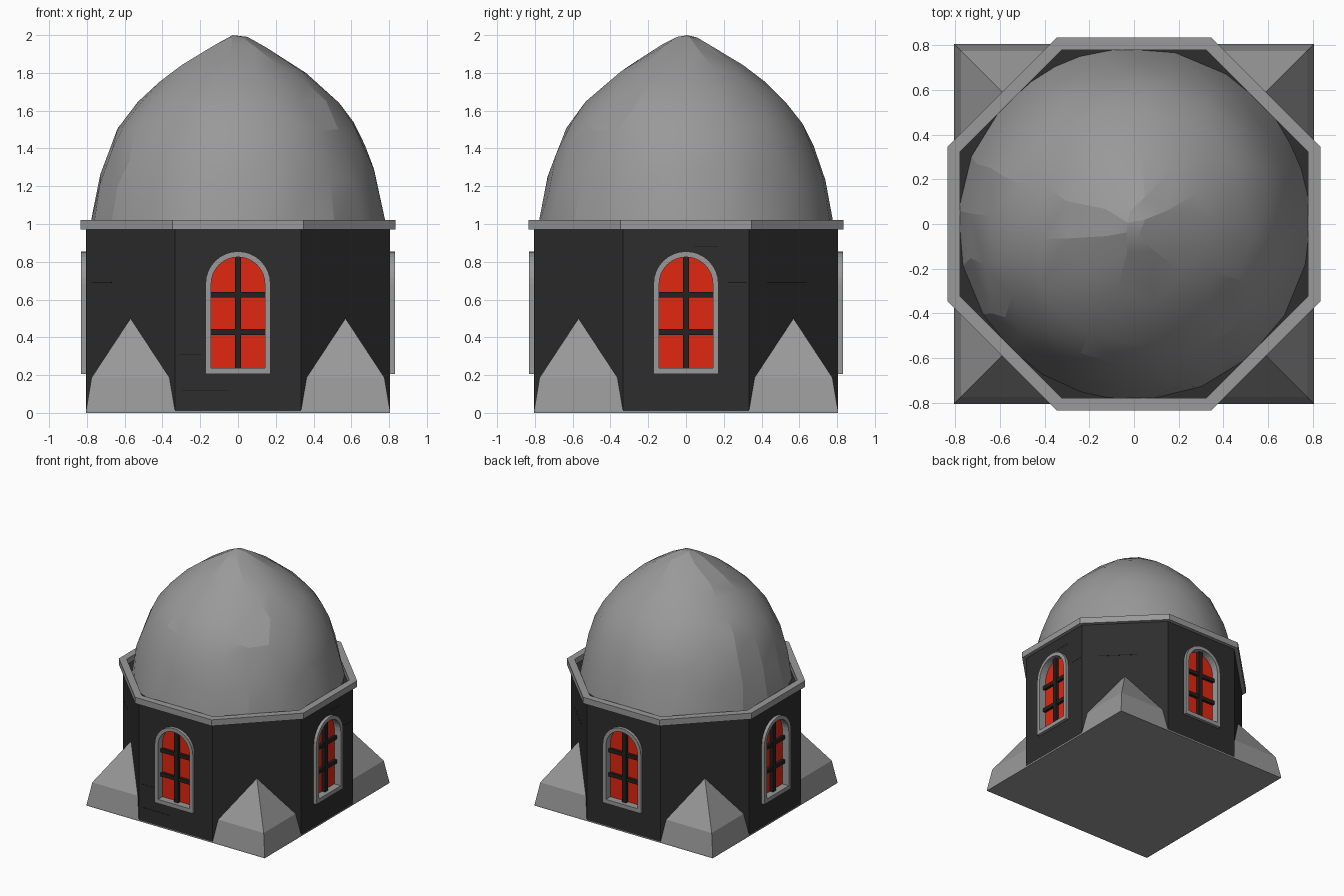
import bpy, bmesh, math, random
from mathutils import Matrix

random.seed(4)

cube = bpy.data.objects.get("Cube")
if cube:
    bpy.data.objects.remove(cube, do_unlink=True)


def material(name, r, g, b):
    m = bpy.data.materials.new(name)
    m.use_nodes = True
    m.diffuse_color = (r, g, b, 1)
    m.node_tree.nodes["Principled BSDF"].inputs["Base Color"].default_value = (r, g, b, 1)
    return m


STONE = material("grey stone", 0.32, 0.32, 0.32)
WALL = material("dark wall", 0.026, 0.026, 0.026)
GLASS = material("red glass", 0.75, 0.02, 0.005)
BARS = material("dark bars", 0.02, 0.014, 0.014)
JOINT = material("black joint", 0.008, 0.008, 0.008)

APOTHEM = 0.805          # centre to flat wall


def finish(name, bm, mat, turn=0):
    bmesh.ops.recalc_face_normals(bm, faces=bm.faces)
    bm.transform(Matrix.Rotation(turn, 4, "Z"))
    mesh = bpy.data.meshes.new(name)
    bm.to_mesh(mesh)
    bm.free()
    mesh.materials.append(mat)
    obj = bpy.data.objects.new(name, mesh)
    bpy.context.collection.objects.link(obj)
    return obj


def apply_modifiers(obj):
    bpy.context.view_layer.update()
    graph = bpy.context.evaluated_depsgraph_get()
    mesh = bpy.data.meshes.new_from_object(obj.evaluated_get(graph))
    obj.modifiers.clear()
    obj.data = mesh


def tube(outlines, mat, name, turn=0, closed=False):
    """Join successive point loops; cap the ends or close back to the first."""
    bm = bmesh.new()
    loops = [[bm.verts.new(p) for p in line] for line in outlines]
    pairs = list(zip(loops, loops[1:])) + ([(loops[-1], loops[0])] if closed else [])
    for a, b in pairs:
        for i in range(len(a)):
            j = (i + 1) % len(a)
            bm.faces.new((a[i], a[j], b[j], b[i]))
    if not closed:
        bm.faces.new(loops[0])
        bm.faces.new(loops[-1])
    return finish(name, bm, mat, turn)


def box(name, x, y, z, mat, turn=0):
    def ring(h):
        return [(x[0], y[0], h), (x[1], y[0], h), (x[1], y[1], h), (x[0], y[1], h)]
    return tube([ring(z[0]), ring(z[1])], mat, name, turn)


def octagon(apothem, z):
    r = apothem / math.cos(math.pi / 8)
    return [(r * math.cos(a), r * math.sin(a), z)
            for a in (math.pi / 8 + i * math.pi / 4 for i in range(8))]


def arch(half, bottom, y, spring=0.683, steps=16):
    pts = [(-half, y, bottom), (half, y, bottom)]
    return pts + [(half * math.cos(math.pi * i / steps), y,
                   spring + half * math.sin(math.pi * i / steps)) for i in range(steps + 1)]


# Octagonal body, base slab and parapet rim
walls = tube([octagon(APOTHEM, 0.01), octagon(APOTHEM, 0.975)], WALL, "walls")
box("base_slab", (-APOTHEM, APOTHEM), (-APOTHEM, APOTHEM), (0, 0.01), STONE)
tube([octagon(0.835, 0.97), octagon(0.835, 1.02), octagon(0.78, 1.02), octagon(0.78, 0.97)],
     STONE, "parapet_rim", closed=True)

# Arched windows on the four main sides
for side, word in enumerate(("front", "left", "back", "right")):
    turn = side * math.pi / 2
    cutter = tube([arch(0.16, 0.22, -0.9), arch(0.16, 0.22, -0.765)], WALL, "window_cutter", turn)
    cut = walls.modifiers.new("window", "BOOLEAN")
    cut.operation, cut.object, cut.solver = "DIFFERENCE", cutter, "EXACT"
    apply_modifiers(walls)
    bpy.data.objects.remove(cutter, do_unlink=True)

    tube([arch(0.172, 0.205, -0.83), arch(0.142, 0.238, -0.83),
          arch(0.142, 0.238, -0.765), arch(0.172, 0.205, -0.765)],
         STONE, word + "_window_frame", turn, closed=True)
    tube([arch(0.15, 0.23, -0.772), arch(0.15, 0.23, -0.764)],
         GLASS, word + "_window_glass", turn)
    box(word + "_window_mullion", (-0.017, 0.017), (-0.8, -0.77), (0.235, 0.828), BARS, turn)
    for n, z in enumerate((0.428, 0.625)):
        box(f"{word}_window_bar_{n + 1}", (-0.145, 0.145), (-0.795, -0.77),
            (z - 0.015, z + 0.015), BARS, turn)

# Spurred buttresses filling the corners of the square base
wall_sum = APOTHEM * math.sqrt(2)
for i in range(4):
    bm = bmesh.new()
    for d, z in ((APOTHEM, 0.01), (0.775, 0.187)):
        for p in ((d, d), (d, wall_sum - d), (wall_sum - d, d)):
            bm.verts.new((*p, z))
    bm.verts.new((wall_sum / 2, wall_sum / 2, 0.5))
    bmesh.ops.convex_hull(bm, input=bm.verts)
    bmesh.ops.dissolve_limit(bm, angle_limit=0.01, verts=bm.verts, edges=bm.edges)
    finish(f"corner_buttress_{i + 1}", bm, STONE, i * math.pi / 2)

# Fine masonry joints: wall index, start, length, height
JOINTS = ((0, -0.31, 0.12, 0.31), (0, -0.30, 0.25, 0.12), (2, 0.04, 0.13, 0.88),
          (2, 0.22, 0.1, 0.69), (7, -0.29, 0.15, 0.69), (3, -0.2, 0.3, 0.69))
for n, (wall, start, length, z) in enumerate(JOINTS):
    box(f"masonry_joint_{n + 1}", (start, start + length), (-APOTHEM - 0.001, -APOTHEM + 0.002),
        (z - 0.002, z + 0.002), JOINT, wall * math.pi / 4)

# Pointed dome, turned then reduced to irregular hewn facets
PROFILE = ((0.785, 0.975), (0.778, 1.03), (0.757, 1.15), (0.725, 1.28), (0.68, 1.41),
           (0.62, 1.53), (0.53, 1.645), (0.425, 1.745), (0.31, 1.835), (0.16, 1.93), (0.05, 1.99))
SEGMENTS = 40
bm = bmesh.new()
rings = [[bm.verts.new((r * math.cos(a), r * math.sin(a), z))
          for a in (math.tau * i / SEGMENTS for i in range(SEGMENTS))] for r, z in PROFILE]
tip = bm.verts.new((-0.015, 0, 2))
for i in range(SEGMENTS):
    j = (i + 1) % SEGMENTS
    for a, b in zip(rings, rings[1:]):
        bm.faces.new((a[i], a[j], b[j], b[i]))
    bm.faces.new((rings[-1][i], rings[-1][j], tip))
for ring in rings[2:-1]:
    for v in ring:
        v.co.xy *= random.uniform(0.994, 1.004)
dome = finish("dome", bm, STONE)
facets = dome.modifiers.new("facets", "DECIMATE")
facets.ratio = 0.3
apply_modifiers(dome)
bpy.ops.object.select_all(action="DESELECT")
dome.select_set(True)
bpy.context.view_layer.objects.active = dome
bpy.ops.object.shade_smooth_by_angle(angle=math.radians(14))
